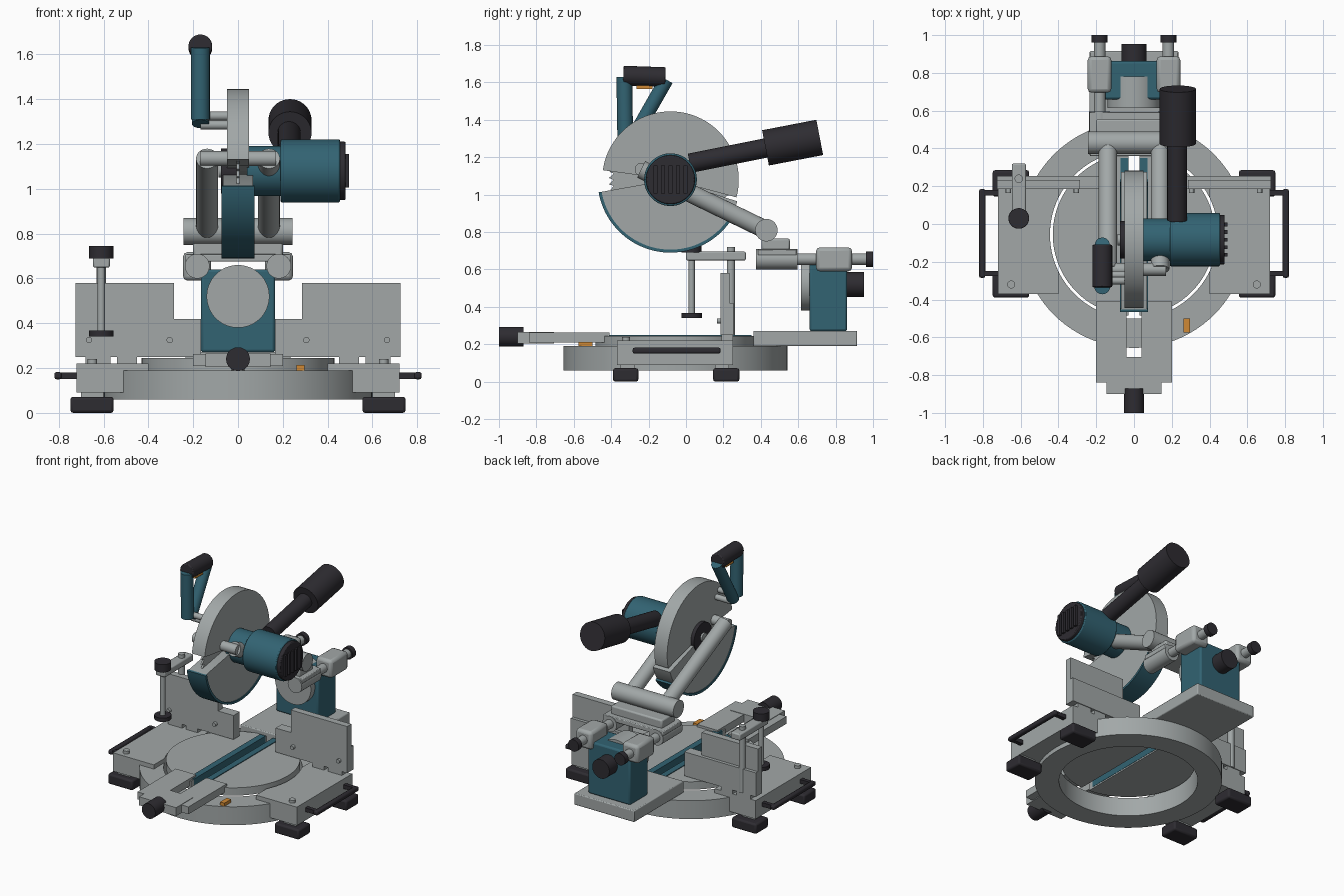
import bpy, bmesh, math
from mathutils import Vector

if "Cube" in bpy.data.objects:
    bpy.data.objects.remove(bpy.data.objects["Cube"])


def material(name, rgb):
    m = bpy.data.materials.new(name)
    m.diffuse_color = (*rgb, 1)
    m.use_nodes = True
    m.node_tree.nodes["Principled BSDF"].inputs["Base Color"].default_value = m.diffuse_color
    return m


GREY = material("cast grey", (0.36, 0.39, 0.39))
TEAL = material("teal paint", (0.032, 0.125, 0.17))
DARK = material("dark rubber", (0.027, 0.025, 0.031))
ORANGE = material("orange", (0.62, 0.25, 0.035))


def finish(name, bm, mat, bevel=0):
    bmesh.ops.recalc_face_normals(bm, faces=bm.faces[:])
    me = bpy.data.meshes.new(name)
    bm.to_mesh(me)
    bm.free()
    me.materials.append(mat)
    for p in me.polygons:
        p.use_smooth = True
    me.set_sharp_from_angle(angle=math.radians(30))
    ob = bpy.data.objects.new(name, me)
    bpy.context.collection.objects.link(ob)
    if bevel:
        b = ob.modifiers.new("bevel", 'BEVEL')
        b.width, b.segments = bevel, 2
    return ob


def box(name, x, y, z, mat=GREY, bevel=0):
    bm = bmesh.new()
    bmesh.ops.create_cube(bm, size=1)
    for v in bm.verts:
        for i, (a, b) in enumerate((x, y, z)):
            v.co[i] = (a + b) / 2 + v.co[i] * (b - a)
    return finish(name, bm, mat, bevel)


def rod(name, p, q, r, mat=GREY, bevel=0, n=40):
    p, q = Vector(p), Vector(q)
    bm = bmesh.new()
    bmesh.ops.create_cone(bm, cap_ends=True, segments=n, radius1=r, radius2=r, depth=(q - p).length)
    rot = (q - p).to_track_quat('Z', 'Y').to_matrix()
    for v in bm.verts:
        v.co = rot @ v.co + (p + q) / 2
    return finish(name, bm, mat, bevel)


def prism(name, pts, axis, a, b, mat=GREY, bevel=0):
    """Extrude a flat outline along x or z."""
    bm = bmesh.new()
    put = (lambda u, v, w: (w, u, v)) if axis == 'x' else (lambda u, v, w: (u, v, w))
    lo = [bm.verts.new(put(u, v, a)) for u, v in pts]
    hi = [bm.verts.new(put(u, v, b)) for u, v in pts]
    bm.faces.new(lo)
    bm.faces.new(hi)
    for i in range(len(pts)):
        j = (i + 1) % len(pts)
        bm.faces.new((lo[i], lo[j], hi[j], hi[i]))
    return finish(name, bm, mat, bevel)


def arc(c, r, a0, a1, n=48):
    return [(c[0] + r * math.cos(math.radians(a0 + (a1 - a0) * i / n)),
             c[1] + r * math.sin(math.radians(a0 + (a1 - a0) * i / n))) for i in range(n + 1)]


# base ring, open in the middle
TC = (0, -0.056)
bm = bmesh.new()
N = 96
loops = []
for r, z in ((0.6, 0.06), (0.6, 0.19), (0.445, 0.19), (0.445, 0.06)):
    loops.append([bm.verts.new((x, y, z)) for x, y in arc(TC, r, 0, 360, N)[:-1]])
for k in range(4):
    A, B = loops[k], loops[(k + 1) % 4]
    for i in range(N):
        j = (i + 1) % N
        bm.faces.new((A[i], A[j], B[j], B[i]))
finish("base_ring", bm, GREY)

half = math.degrees(math.acos(0.03 / 0.43))
wing_a = math.degrees(math.acos(0.40 / 0.445))
for s, side in ((-1, "left"), (1, "right")):
    def X(a, b):
        return tuple(sorted((s * a, s * b)))

    # turntable half and its kerf insert
    pts = arc(TC, 0.43, -half, half)
    prism(side + "_turntable", [(s * x, y) for x, y in pts], 'z', 0.19, 0.245)
    box(side + "_kerf_insert", X(0.028, 0.072), (-0.45, 0.35), (0.2, 0.25), TEAL)

    # side wing with curved inner edge
    pts = [(0.40, -0.37), (0.72, -0.37), (0.72, 0.25), (0.40, 0.25)] + arc(TC, 0.445, wing_a, -wing_a, 20)
    prism(side + "_wing", [(s * x, y) for x, y in pts], 'z', 0.09, 0.22)
    rod(side + "_wing_bolt", (s * 0.65, -0.32, 0.21), (s * 0.65, -0.32, 0.24), 0.021)

    # feet and carry handle
    for y0, y1 in ((-0.39, -0.255), (0.145, 0.285)):
        box(side + "_foot", X(0.555, 0.748), (y0, y1), (0, 0.072), DARK, 0.012)
        box(side + "_foot_pad", X(0.60, 0.70), (max(y0, -0.36) + 0.01, min(y1, 0.25) - 0.02), (0.06, 0.1))
    box(side + "_carry_handle", X(0.787, 0.82), (-0.285, 0.185), (0.15, 0.182), DARK, 0.01)
    for y in (-0.262, 0.165):
        box(side + "_handle_stub", X(0.70, 0.80), (y - 0.014, y + 0.014), (0.152, 0.18), DARK)

    # fence
    box(side + "_fence_lower", X(0.165, 0.725), (0.185, 0.255), (0.25, 0.42))
    box(side + "_fence_upper", X(0.285, 0.725), (0.185, 0.232), (0.42, 0.58))
    box(side + "_fence_support", X(0.45, 0.54), (0.19, 0.25), (0.2, 0.25))
    box(side + "_fence_foot", X(0.57, 0.68), (0.19, 0.25), (0.21, 0.25))
    for x in (0.305, 0.665):
        rod(side + "_fence_bolt", (s * x, 0.165, 0.325), (s * x, 0.2, 0.325), 0.014, n=20)

    # front extension rails
    box(side + "_extension_rail", X(0.04, 0.2), (-0.84, -0.41), (0.21, 0.262))

    # slide rods, clamps, collars and end knobs
    x = s * 0.182
    rod(side + "_slide_rod", (x, 0.4, 0.655), (x, 0.97, 0.655), 0.031)
    rod(side + "_slide_collar", (x, 0.375, 0.655), (x, 0.595, 0.655), 0.055)
    box(side + "_slide_block", X(0.12, 0.245), (0.695, 0.888), (0.59, 0.718), GREY, 0.02)
    rod(side + "_rod_knob", (x, 0.962, 0.655), (x, 1.0, 0.655), 0.042, DARK)

    # swing arm
    rod(side + "_swing_arm", (s * 0.138, 0.43, 0.81), (s * 0.138, -0.24, 1.135), 0.049)

# front extension nose, knob and pointer
box("extension_nose", (-0.145, 0.145), (-0.9, -0.705), (0.205, 0.265))
rod("extension_knob", (0, -1.0, 0.24), (0, -0.87, 0.24), 0.053, DARK)
box("angle_pointer", (0.262, 0.296), (-0.575, -0.5), (0.18, 0.213), ORANGE)

# workpiece clamp
cx, cy = -0.61, 0.03
rod("clamp_post", (cx, 0.24, 0.25), (cx, 0.24, 0.72), 0.022)
box("clamp_arm", (-0.647, -0.572), (0.0, 0.32), (0.648, 0.695), GREY, 0.008)
rod("clamp_screw", (cx, cy, 0.35), (cx, cy, 0.7), 0.017)
rod("clamp_foot", (cx, cy, 0.34), (cx, cy, 0.367), 0.055, DARK)
rod("clamp_knob", (cx, cy, 0.69), (cx, cy, 0.745), 0.054, DARK)

# rear plate, column and pivot
box("rear_plate", (-0.235, 0.235), (0.36, 0.915), (0.19, 0.272), GREY, 0.006)
box("rear_column", (-0.166, 0.166), (0.66, 0.862), (0.27, 0.64), TEAL, 0.012)
rod("tilt_pivot", (0, 0.615, 0.52), (0, 0.78, 0.52), 0.14, n=64)
rod("tilt_knob", (0, 0.85, 0.52), (0, 0.953, 0.52), 0.067, DARK)

# carriage beam and hinge
box("carriage_beam", (-0.235, 0.235), (0.385, 0.592), (0.675, 0.708), GREY, 0.005)
box("hinge_block", (-0.2, 0.2), (0.405, 0.555), (0.70, 0.765), GREY, 0.01)
rod("hinge_barrel", (-0.243, 0.43, 0.81), (0.243, 0.43, 0.81), 0.06)
rod("arm_cross_rod", (-0.17, -0.24, 1.135), (0.17, -0.24, 1.135), 0.034)

# toothed blade and guards
C = (-0.083, 1.08)
pts = []
for i in range(60):
    for r, d in ((0.305, 0), (0.33, 4.5)):
        a = math.radians(i * 6 + d)
        pts.append((C[0] + r * math.cos(a), C[1] + r * math.sin(a)))
prism("blade", pts, 'x', -0.006, 0.006)
prism("upper_guard", [C] + arc(C, 0.365, -15, 172, 72), 'x', -0.05, 0.05)
prism("lower_guard", [C] + arc(C, 0.376, 190, 342, 60), 'x', -0.068, 0.068)
prism("lower_guard_rim", arc(C, 0.39, 190, 325, 60) + arc(C, 0.374, 325, 190, 60), 'x', -0.074, 0.074, TEAL)
rod("blade_hub", (-0.075, *C), (0, *C), 0.1, DARK)
rod("hub_bolt", (-0.088, *C), (0, *C), 0.03, GREY)

# motor
rod("gear_housing", (0.04, *C), (0.2, *C), 0.112, TEAL, n=64)
rod("motor_body", (0.19, *C), (0.455, *C), 0.141, TEAL, 0.006, 64)
rod("motor_cap", (0.45, *C), (0.48, *C), 0.131, DARK, 0.006, 64)
for i in range(5):
    y = C[0] + (i - 2) * 0.04
    box("motor_vent", (0.475, 0.495), (y - 0.01, y + 0.01), (1.005, 1.155), DARK)

# dust tube and its wide end
rod("dust_tube", (0.228, 0.02, 1.168), (0.228, 0.45, 1.254), 0.052, DARK)
rod("dust_canister", (0.232, 0.425, 1.25), (0.232, 0.715, 1.306), 0.096, DARK)

# operating handle
hx = -0.168
rod("handle_grip", (hx, -0.335, 1.636), (hx, -0.11, 1.628), 0.053, DARK, 0.006)
rod("handle_front_leg", (hx, -0.33, 1.63), (hx, -0.325, 1.31), 0.042, TEAL)
rod("handle_rear_leg", (hx, -0.105, 1.615), (hx, -0.29, 1.29), 0.038, TEAL)
box("trigger", (hx - 0.02, hx + 0.02), (-0.265, -0.18), (1.565, 1.6), ORANGE)
for y, z in ((-0.3, 1.325), (-0.27, 1.285)):
    rod("handle_mount", (hx, y, z), (-0.03, y, z), 0.02)
